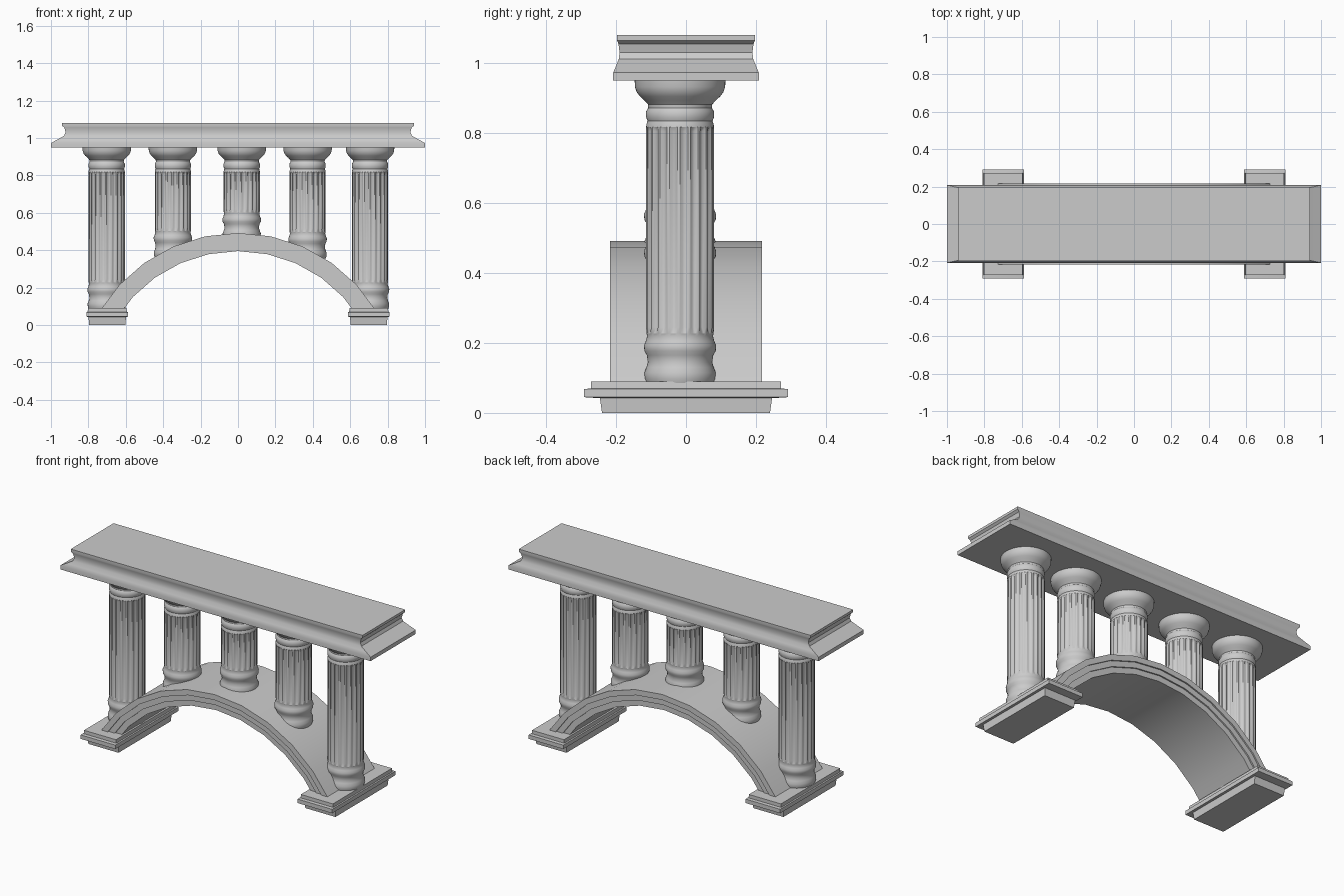
import bpy, bmesh
from math import sin, cos, pi, radians

if "Cube" in bpy.data.objects:
    bpy.data.objects.remove(bpy.data.objects["Cube"])


def loft(name, rings, closed=False, angle=30):
    """Skin a list of equal-length vertex rings and cap both ends."""
    bm = bmesh.new()
    vs = [[bm.verts.new(p) for p in ring] for ring in rings]
    n = len(vs[0])
    for a, b in zip(vs, vs[1:]):
        for i in range(n):
            j = (i + 1) % n
            bm.faces.new((a[i], a[j], b[j], b[i]))
    bm.faces.new(vs[0][::-1])
    bm.faces.new(vs[-1])
    bmesh.ops.recalc_face_normals(bm, faces=bm.faces)
    me = bpy.data.meshes.new(name)
    bm.to_mesh(me)
    bm.free()
    me.shade_smooth()
    me.set_sharp_from_angle(angle=radians(angle))
    ob = bpy.data.objects.new(name, me)
    bpy.context.collection.objects.link(ob)
    return ob


def rect(cx, hx, hy, z):
    return [(cx - hx, -hy, z), (cx + hx, -hy, z), (cx + hx, hy, z), (cx - hx, hy, z)]


# Entablature: moulded beam with a hollow waist
beam = [(1.0, .208, .95), (1.0, .208, .973), (.965, .2, .992), (.93, .192, 1.012),
        (.922, .19, 1.03), (.928, .193, 1.055), (.94, .197, 1.065), (.94, .197, 1.08)]
loft("entablature", [rect(0, *p) for p in beam])

# Stepped plinths under each end of the arch
plinth = [(.097, .24, 0), (.1, .246, .042), (.112, .291, .045), (.112, .291, .068),
          (.105, .272, .07), (.103, .272, .09)]
for side, s in (("left", -1), ("right", 1)):
    loft("plinth_" + side, [rect(s * .699, *p) for p in plinth], angle=20)

# Arch: stepped band section swept round a segment of a circle
half = [(.864, .217), (.832, .217), (.832, .209), (.80, .209), (.80, .201), (.767, .201)]
section = half + [(r, -y) for r, y in reversed(half)]
STEPS, SPAN, CZ = 10, radians(59), -.372
arch = []
for k in range(STEPS + 1):
    a = SPAN * (2 * k / STEPS - 1)
    arch.append([(r * sin(a), y, CZ + r * cos(a)) for r, y in section])
loft("arch", arch)

# Fluted columns: base mouldings, shaft and capital in one turned profile
FLUTES = 20
BASE = [(0, .097), (.012, .101), (.03, .102), (.045, .096), (.06, .092), (.08, .095),
        (.092, .102), (.108, .103), (.12, .098), (.135, .094)]
CAPITAL = [(.825, .096), (.835, .093), (.845, .097), (.862, .097), (.872, .091), (.882, .092),
           (.893, .102), (.905, .115), (.917, .124), (.932, .129), (.955, .13)]
CY = -.017


def column(name, x, z0):
    prof = [(z0 + z, r, 0) for z, r in BASE]
    prof += [(z0 + .142, .096, 0), (z0 + .16, .097, .008), (.805, .097, .008), (.818, .097, 0)]
    prof += [(z, r, 0) for z, r in CAPITAL]
    rings = []
    for z, r, depth in prof:
        ring = []
        for i in range(FLUTES * 4):
            rr = r - (depth if i % 4 in (1, 2) else 0)
            a = 2 * pi * i / (FLUTES * 4)
            ring.append((x + rr * cos(a), CY + rr * sin(a), z))
        rings.append(ring)
    loft(name, rings, angle=35)


for name, x, z0 in (("outer_left", -.702, .085), ("inner_left", -.348, .36), ("centre", .02, .46),
                    ("inner_right", .372, .355), ("outer_right", .706, .085)):
    column("column_" + name, x, z0)
